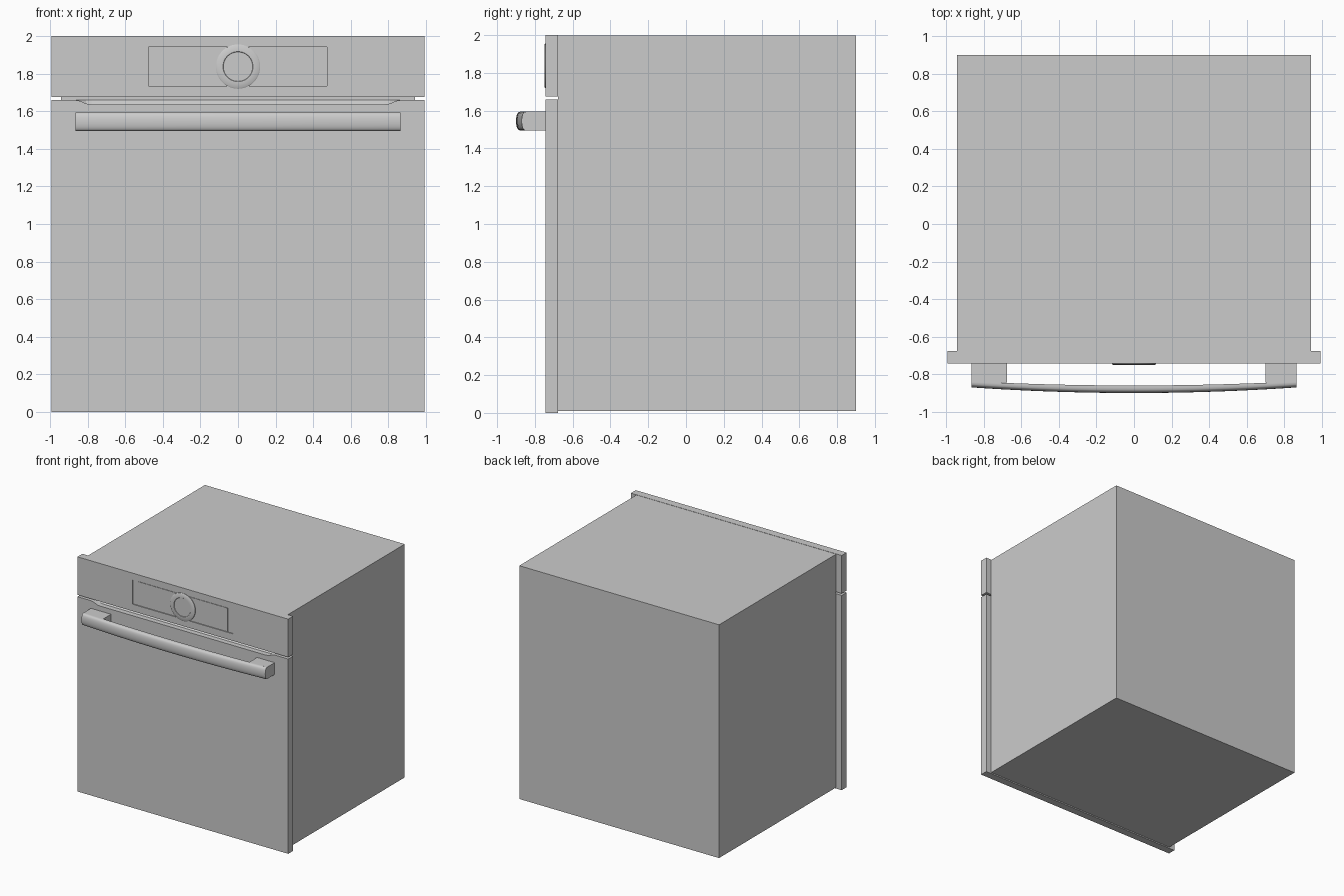
import bpy, bmesh, math

if "Cube" in bpy.data.objects:
    bpy.data.objects.remove(bpy.data.objects["Cube"])

FRONT, BACK = -0.743, -0.677   # front and rear of the fascia plates


def finish(name, bm, smooth=False):
    bmesh.ops.recalc_face_normals(bm, faces=bm.faces)
    me = bpy.data.meshes.new(name)
    bm.to_mesh(me)
    bm.free()
    ob = bpy.data.objects.new(name, me)
    bpy.context.collection.objects.link(ob)
    if smooth:
        bpy.ops.object.select_all(action='DESELECT')
        ob.select_set(True)
        bpy.context.view_layer.objects.active = ob
        bpy.ops.object.shade_smooth_by_angle(angle=math.radians(35))
    return ob


def loft(name, rings, cap=True, smooth=False):
    """Skin a list of equal-length closed rings."""
    bm = bmesh.new()
    vs = [[bm.verts.new(p) for p in r] for r in rings]
    n = len(vs[0])
    for a, b in zip(vs, vs[1:]):
        for i in range(n):
            bm.faces.new((a[i], a[(i + 1) % n], b[(i + 1) % n], b[i]))
    if cap:
        bm.faces.new(vs[0])
        bm.faces.new(vs[-1])
    return finish(name, bm, smooth)


def rect(x0, x1, z0, z1, y):
    return [(x0, y, z0), (x1, y, z0), (x1, y, z1), (x0, y, z1)]


def box(name, x0, x1, y0, y1, z0, z1):
    return loft(name, [rect(x0, x1, z0, z1, y0), rect(x0, x1, z0, z1, y1)])


def circle(r, y, n=48, z=1.838):
    return [(r * math.cos(2 * math.pi * i / n), y, z + r * math.sin(2 * math.pi * i / n))
            for i in range(n)]


# Cabinet
box("oven_body", -0.942, 0.942, BACK, 0.90, 0.01, 1.998)

# Control panel with a recessed display: rear, front border, recess wall, recess floor
outer = (-0.994, 0.994, 1.676, 2.0)
window = (-0.476, 0.474, 1.735, 1.943)
loft("control_panel", [rect(*outer, BACK), rect(*outer, FRONT),
                       rect(*window, FRONT), rect(*window, FRONT + 0.008)])
box("display_glass", -0.424, 0.42, FRONT + 0.003, FRONT + 0.009, 1.739, 1.939)

# Rotary dial with a shallow dished centre
loft("dial", [circle(0.118, FRONT + 0.008), circle(0.118, FRONT - 0.003),
              circle(0.112, FRONT - 0.007), circle(0.08, FRONT - 0.007),
              circle(0.078, FRONT - 0.004)], smooth=True)

# Door, its front top edge dipping to form a finger recess
top = [(0.994, 1.66), (0.87, 1.66), (0.84, 1.655), (0.81, 1.641), (0.78, 1.637)]
dip = top + [(-x, z) for x, z in reversed(top)]
base = [(-0.994, 0), (0.994, 0)]
front_ring = [(x, FRONT, z) for x, z in base + dip]
mid_ring = [(x, BACK - 0.022, z) for x, z in base + dip]
rear_ring = [(x, BACK, z) for x, z in base + [(x, 1.66) for x, z in dip]]
loft("door", [front_ring, mid_ring, rear_ring])

# Bowed handle bar, rounded at the front
half, zc, hz, depth = 0.866, 1.545, 0.05, 0.028
rings = []
for i in range(33):
    x = -half + 2 * half * i / 32
    t = (x / half) ** 2
    yf = -0.90 + 0.03 * t
    yb = -0.860 + 0.022 * t
    arc = [(x, yf + depth * (1 - math.cos(a) ** 0.6), zc + hz * math.sin(a))
           for a in (math.radians(-90 + 15 * k) if 0 < k < 12 else
                     math.radians(-89.9 + 179.8 * k / 12) for k in range(13))]
    rings.append(arc + [(x, yb, zc + hz), (x, yb, zc - hz)])
loft("handle_bar", rings, smooth=True)

# Handle mounts
for name, x0, x1 in (("handle_mount_left", -half, -0.677), ("handle_mount_right", 0.70, half)):
    box(name, x0, x1, -0.845, FRONT + 0.002, zc - hz, zc + hz)
